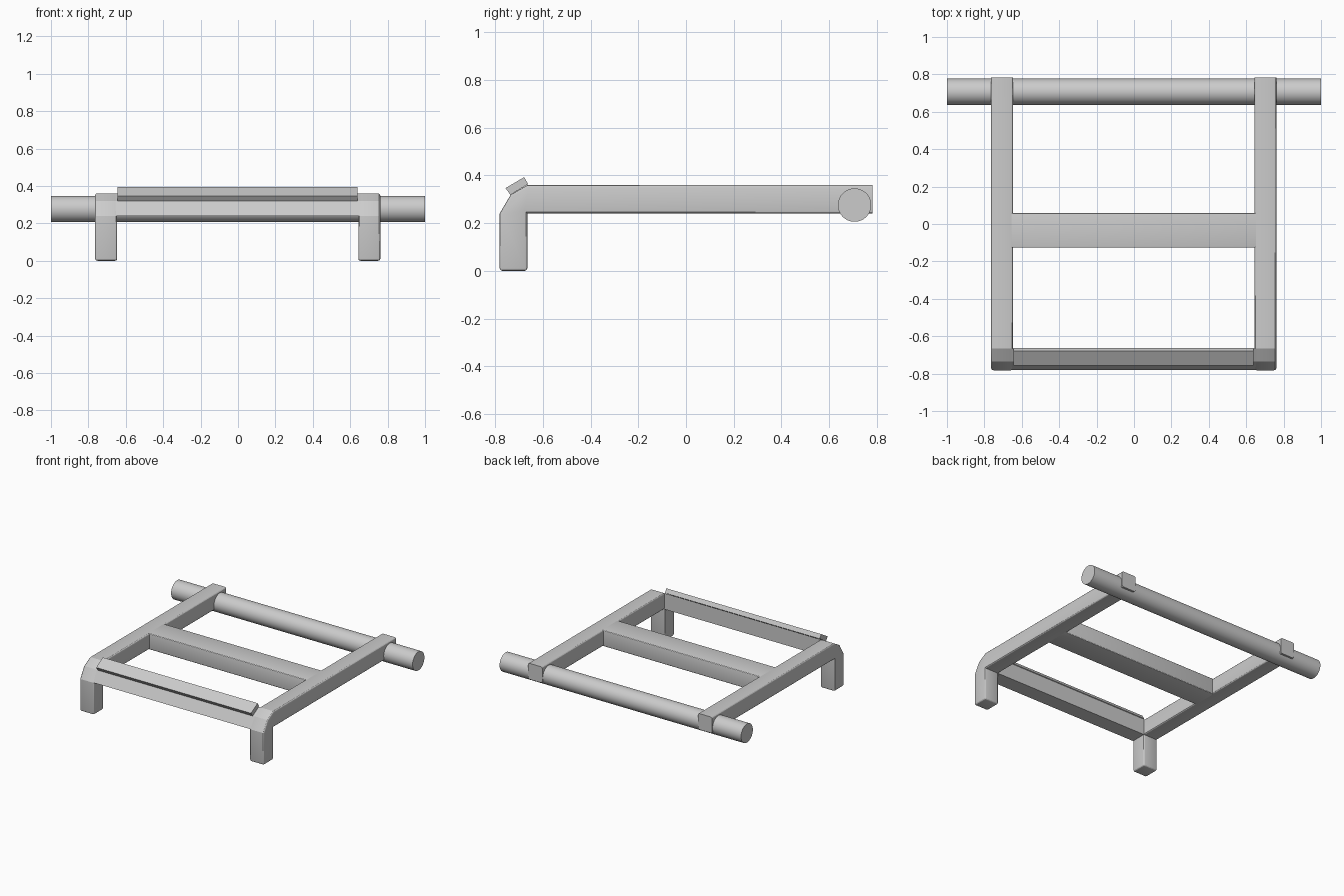
import bpy, bmesh
from mathutils import Vector

if "Cube" in bpy.data.objects:
    bpy.data.objects.remove(bpy.data.objects["Cube"])


def extrude_x(name, profile, x0, x1, bevel=0.0, keep=None):
    """Extrude a closed (y, z) profile along x, rounding the edges that keep() does not protect."""
    bm = bmesh.new()
    face = bm.faces.new([bm.verts.new((x0, y, z)) for y, z in profile])
    new = bmesh.ops.extrude_face_region(bm, geom=[face])["geom"]
    bmesh.ops.translate(bm, vec=Vector((x1 - x0, 0, 0)),
                        verts=[v for v in new if isinstance(v, bmesh.types.BMVert)])
    bmesh.ops.recalc_face_normals(bm, faces=bm.faces)
    if bevel:
        edges = [e for e in bm.edges if not (keep and keep(e))]
        bmesh.ops.bevel(bm, geom=edges, offset=bevel, segments=3, profile=0.5,
                        affect='EDGES', clamp_overlap=True)
    mesh = bpy.data.meshes.new(name)
    bm.to_mesh(mesh)
    bm.free()
    obj = bpy.data.objects.new(name, mesh)
    bpy.context.collection.objects.link(obj)
    smooth(obj)
    return obj


def smooth(obj):
    bpy.ops.object.select_all(action='DESELECT')
    obj.select_set(True)
    bpy.context.view_layer.objects.active = obj
    bpy.ops.object.shade_smooth_by_angle(angle=0.5)


def sharp_edge(e):
    """Elbow creases and the square rear end stay sharp."""
    a, b = (v.co for v in e.verts)
    across = abs(a.x - b.x) > 0.01
    rear = a.y > 0.77 and b.y > 0.77
    return rear or (across and a.z > 0.1)


# Side frames: long rail, chamfered elbow and front leg in one profile
side = [(-0.782, 0), (-0.665, 0), (-0.665, 0.24), (0.782, 0.24),
        (0.782, 0.36), (-0.665, 0.36), (-0.735, 0.32), (-0.782, 0.24)]
for label, x0, x1 in (("left", -0.764, -0.646), ("right", 0.643, 0.761)):
    extrude_x(label + "_side_frame", side, x0, x1, 0.012, sharp_edge)

# Front bar continuing the elbow section between the frames
extrude_x("front_bar", [(-0.78, 0.24), (-0.665, 0.24), (-0.665, 0.36),
                        (-0.735, 0.32)], -0.655, 0.655)

# Tilted strip lying on the front bar
extrude_x("tilted_strip", [(-0.737, 0.319), (-0.662, 0.364), (-0.679, 0.393),
                           (-0.757, 0.347)], -0.644, 0.638)

# Wide centre crossbar
extrude_x("centre_crossbar", [(-0.126, 0.24), (0.06, 0.24), (0.06, 0.3595),
                              (-0.126, 0.3595)], -0.66, 0.66, 0.006)

# Rear tube through the rail ends
bpy.ops.mesh.primitive_cylinder_add(vertices=64, radius=0.07, depth=2,
                                    location=(0, 0.707, 0.276),
                                    rotation=(0, 1.5707963, 0))
tube = bpy.context.object
tube.name = "rear_tube"
smooth(tube)
